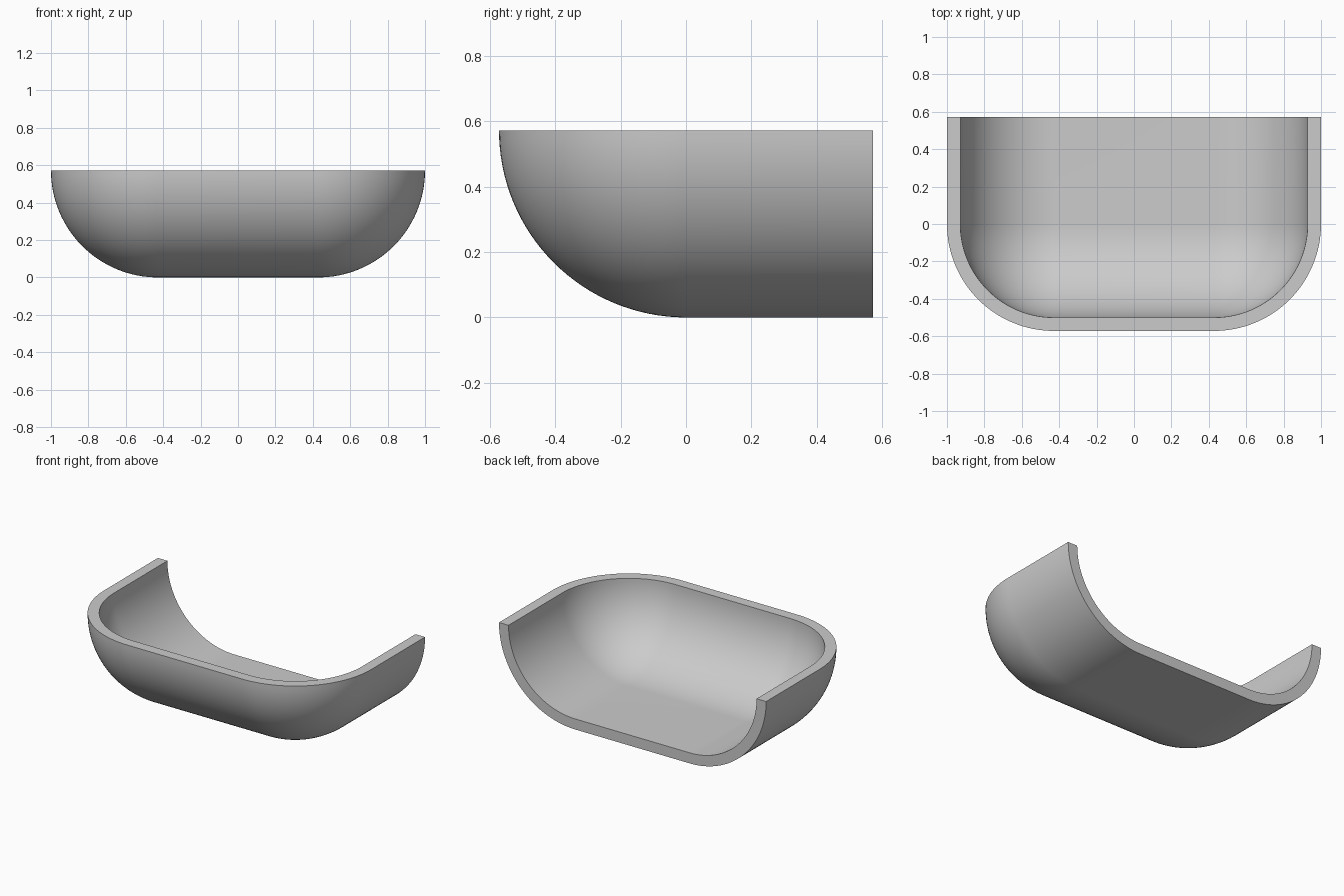
import bpy, bmesh
from math import sin, cos, pi

cube = bpy.data.objects.get("Cube")
if cube:
    bpy.data.objects.remove(cube, do_unlink=True)

OUTER = 4 / 7        # outer radius, also height and back edge
INNER = 0.5          # inner radius
HALF = 3 / 7         # x of the corner centres
SEG = 32             # steps in each quarter turn

# Plan path: corner centre and outward direction at each step
path = [(-HALF, OUTER, -1, 0)]
for cx, start in ((-HALF, pi), (HALF, 1.5 * pi)):
    for i in range(SEG + 1):
        a = start + i / SEG * pi / 2
        path.append((cx, 0, cos(a), sin(a)))
path.append((HALF, OUTER, 1, 0))

bm = bmesh.new()


def skin(radius):
    """Rows of vertices from rim to floor, with the wall and floor faces."""
    rows = []
    for j in range(SEG + 1):
        a = j / SEG * pi / 2
        reach = radius * cos(a)
        z = OUTER - radius * sin(a)
        rows.append([bm.verts.new((cx + dx * reach, cy + dy * reach, z))
                     for cx, cy, dx, dy in path])
    for top, low in zip(rows, rows[1:]):
        for i in range(len(path) - 1):
            bm.faces.new((top[i], top[i + 1], low[i + 1], low[i]))
    low = rows[-1]
    bm.faces.new((low[0], low[1], low[-2], low[-1]))
    return rows


def join(first, second):
    """Bridge two matching vertex runs with quads."""
    for i in range(len(first) - 1):
        bm.faces.new((first[i], first[i + 1], second[i + 1], second[i]))


def back_edge(rows):
    return [r[0] for r in rows] + [r[-1] for r in reversed(rows)]


outside, inside = skin(OUTER), skin(INNER)
join(outside[0], inside[0])                      # flat rim
join(back_edge(outside), back_edge(inside))      # cut back edge
bmesh.ops.remove_doubles(bm, verts=bm.verts[:], dist=1e-5)
bmesh.ops.recalc_face_normals(bm, faces=bm.faces[:])

mesh = bpy.data.meshes.new("scoop_shell")
bm.to_mesh(mesh)
bm.free()
shell = bpy.data.objects.new("scoop_shell", mesh)
bpy.context.collection.objects.link(shell)

# Plain grey
grey = bpy.data.materials.new("light_grey")
grey.use_nodes = True
colour = (0.6, 0.6, 0.6, 1)
grey.diffuse_color = colour
grey.node_tree.nodes["Principled BSDF"].inputs["Base Color"].default_value = colour
mesh.materials.append(grey)

# Smooth walls with crisp rim edges
bpy.ops.object.select_all(action='DESELECT')
shell.select_set(True)
bpy.context.view_layer.objects.active = shell
bpy.ops.object.shade_smooth_by_angle(angle=pi / 6)
